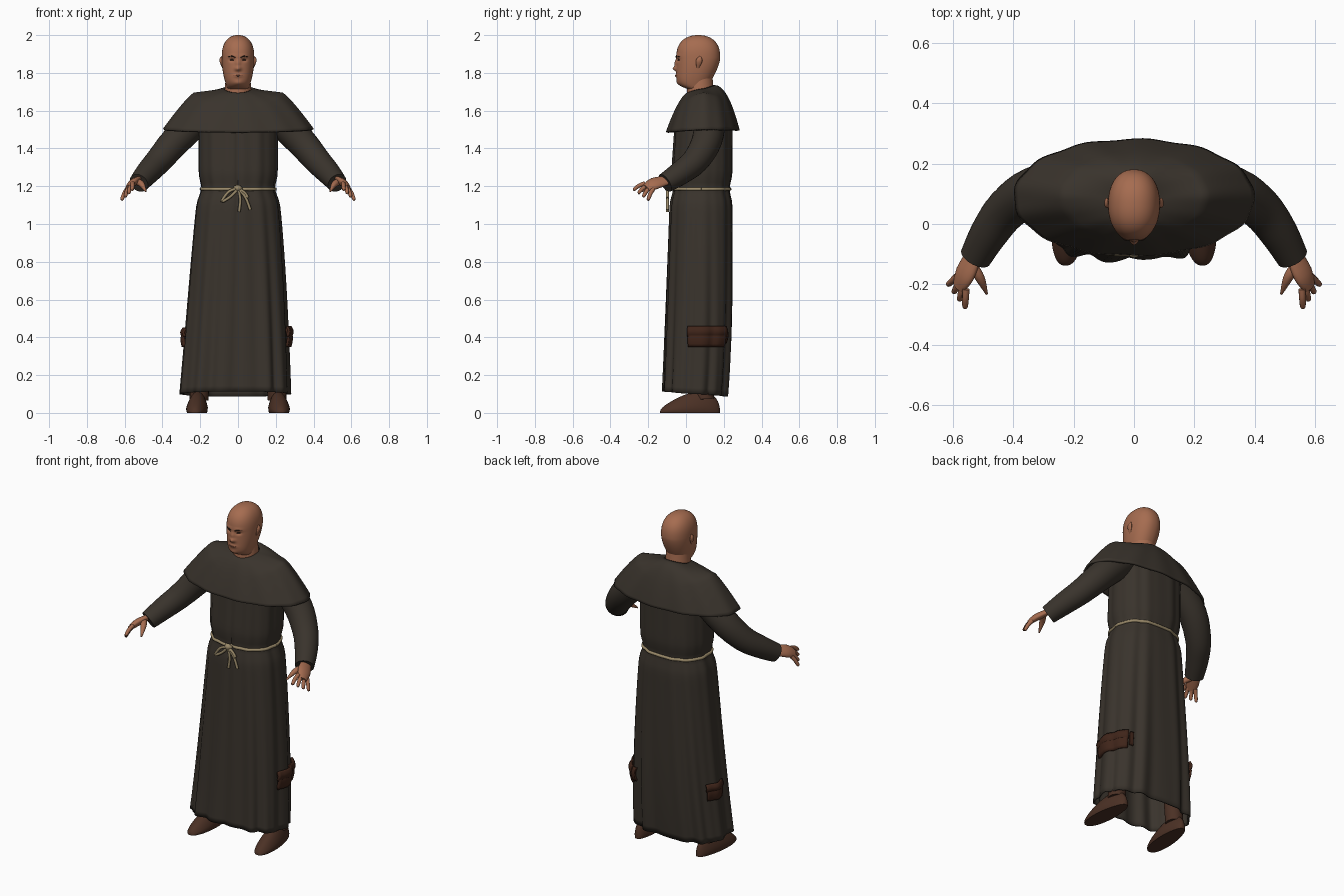
import bpy, bmesh, math
from math import sin, cos, pi, exp
from mathutils import Vector

cube = bpy.data.objects.get("Cube")
if cube:
    bpy.data.objects.remove(cube)


def material(name, *color):
    mat = bpy.data.materials.new(name)
    mat.use_nodes = True
    mat.diffuse_color = (*color, 1)
    shader = mat.node_tree.nodes["Principled BSDF"]
    shader.inputs["Base Color"].default_value = (*color, 1)
    shader.inputs["Roughness"].default_value = .8
    return mat


CLOTH = material("robe cloth", .041, .033, .025)
SKIN = material("skin", .38, .15, .08)
LIP = material("lips", .24, .085, .05)
HAIR = material("brow hair", .03, .015, .01)
ROPE = material("rope", .32, .25, .14)
SHOE = material("shoe leather", .07, .03, .018)
POUCH = material("pouch leather", .05, .018, .01)


def skin_rows(name, rows, mat, closed=True, caps=False, thickness=0):
    """Skin a list of point rows into one smooth surface."""
    bm = bmesh.new()
    verts = [[bm.verts.new(point) for point in row] for row in rows]
    count = len(rows[0])
    for lower, upper in zip(verts, verts[1:]):
        for i in range(count if closed else count - 1):
            j = (i + 1) % count
            bm.faces.new((lower[i], lower[j], upper[j], upper[i]))
    if caps:
        bm.faces.new(verts[0])
        bm.faces.new(verts[-1])
    bmesh.ops.recalc_face_normals(bm, faces=bm.faces)
    mesh = bpy.data.meshes.new(name)
    bm.to_mesh(mesh)
    bm.free()
    mesh.materials.append(mat)
    part = bpy.data.objects.new(name, mesh)
    bpy.context.collection.objects.link(part)
    if thickness:
        solid = part.modifiers.new("thickness", "SOLIDIFY")
        solid.thickness, solid.offset = thickness, 0
    bpy.ops.object.select_all(action="DESELECT")
    bpy.context.view_layer.objects.active = part
    part.select_set(True)
    bpy.ops.object.shade_smooth_by_angle(angle=math.radians(55))


def spline(points, steps):
    """Smooth path through the points, radius included."""
    path = []
    points = [Vector(point) for point in points]
    for i in range(len(points) - 1):
        start, end = points[i], points[i + 1]
        before, after = points[max(i - 1, 0)], points[min(i + 2, len(points) - 1)]
        enter, leave = (end - before) / 2, (after - start) / 2
        for step in range(steps):
            t = step / steps
            ease = t * t * (3 - 2 * t)
            path.append(start.lerp(end, ease) + enter * t * (1 - t) ** 2 - leave * t * t * (1 - t))
    return path + [points[-1]]


def circle(count):
    return [2 * pi * i / count for i in range(count)]


def tube(name, points, mat, side=(1, .3, .2), flat=1, sides=14, steps=4):
    """Sweep a circle along points given as (x, y, z, radius)."""
    path, rows = spline(points, steps), []
    for i, point in enumerate(path):
        ahead = path[min(i + 1, len(path) - 1)] - path[max(i - 1, 0)]
        ahead = ahead.xyz.normalized()
        across = Vector(side)
        across = (across - ahead * across.dot(ahead)).normalized()
        up = ahead.cross(across) * flat
        rows.append([point.xyz + point.w * (across * cos(a) + up * sin(a)) for a in circle(sides)])
    skin_rows(name, rows, mat, caps=True)


def oval(angle, power):
    c, s = cos(angle), sin(angle)
    return math.copysign(abs(c) ** (2 / power), c), math.copysign(abs(s) ** (2 / power), s)


def oval_point(angle, power, half_width, front, back, z):
    x, y = oval(angle, power)
    return Vector((half_width * x, (front + back) / 2 + (back - front) / 2 * y, z))


# Robe: flares below the waist, with folds that deepen towards the hem
WAIST, HEM = 1.185, .1


def robe_point(angle, z, out=0):
    flare = max(0, 1 - z / WAIST)
    pinch = .016 * exp(-((z - WAIST) / .05) ** 2)
    fold = (.01 + .03 * flare) * (sin(11 * angle + .8) + .6 * sin(17 * angle + z))
    fold -= .05 * exp(-((angle - 1.5 * pi) / .035) ** 2)  # front seam
    grow = out - pinch + .2 * fold
    half_width = .204 + .085 * flare ** .75 + grow
    front = -.08 - .04 * flare + .07 * max(0, z - WAIST) - grow
    back = .243 - .04 * flare ** 4 + grow
    sag = -.02 * sin(angle) * max(0, 1 - z / .3)
    point = oval_point(angle, 2.4 + .4 * flare, half_width, front, back, z + sag)
    point.x -= .02 * flare ** 2
    return point


heights = [HEM + (1.54 - HEM) * i / 45 for i in range(46)]
skin_rows("robe", [[robe_point(a, z) for a in circle(160)] for z in heights], CLOTH, thickness=.008)


# Shoulder cape: flat over the shoulders, then falling to a wide hem
def cape_point(angle, u):
    s = sin(angle)
    side_z = 1.71 - .04 * u - .17 * max(0, 2 * u - 1) ** 1.2
    end_z = 1.69 - .205 * u ** 1.5 if s < 0 else 1.73 - .235 * u ** 1.4
    z = side_z + (end_z - side_z) * abs(s) ** 1.3
    ripple = .003 * u * sin(13 * angle + 1)
    return oval_point(angle, 2.1, .072 + .322 * u + ripple, .01 - .11 * u - ripple, .148 + .128 * u ** .65 + ripple, z)


skin_rows("shoulder_cape", [[cape_point(a, i / 24) for a in circle(96)] for i in range(25)], CLOTH, thickness=.012)

# Head: domed crown over a tapering jaw, with bumps for the features
CROWN, CHIN = 1.88, 1.715
BUMPS = [  # x, z, spread in x, spread in z, depth
    (0, 1.822, .016, .012, .018), (0, 1.85, .012, .02, .01),
    (.03, 1.887, .025, .007, .006), (.032, 1.868, .014, .009, -.009),
    (0, 1.785, .022, .009, .006), (0, 1.745, .022, .013, .006)]


def bump(x, z):
    return sum(depth * exp(-((abs(x) - bx) / sx) ** 2 - ((z - bz) / sz) ** 2) for bx, bz, sx, sz, depth in BUMPS)


def head_size(z):
    dome = max(0, 1 - max(0, (z - CROWN) / .12) ** 2.5) ** .45
    jaw = max(0, (CROWN - z) / (CROWN - CHIN))
    half_width = .086 * dome - .03 * jaw ** 2
    return half_width, .065 - .116 * dome + .06 * jaw ** 9, .065 + .116 * dome - .075 * jaw ** 1.5


def head_point(angle, z):
    point = oval_point(angle, 2.2, *head_size(z), z)
    if sin(angle) < 0:
        point.y -= bump(point.x, z)
    return point


def face(x, z, radius):
    """A path point lying on the front of the face."""
    half_width, front, back = head_size(z)
    reach = (1 - (abs(x) / half_width) ** 2.2) ** (1 / 2.2)
    return x, (front + back) / 2 - (back - front) / 2 * reach - bump(x, z), z, radius


heights = [CHIN + (CROWN - CHIN) * i / 40 for i in range(40)]
heights += [CROWN + .1199 * sin(pi / 2 * i / 20) for i in range(21)]
skin_rows("head", [[head_point(a, z) for a in circle(96)] for z in heights], SKIN, caps=True)
tube("neck", [(0, .08, 1.66, .075), (0, .076, 1.72, .07), (0, .075, 1.82, .062)], SKIN, sides=32)
tube("mouth", [face(x, 1.785, r) for x, r in ((-.025, .001), (0, .003), (.025, .001))], LIP, (0, 0, 1))

# Belt rope with knot, bow loops and hanging ends
belt = [(*robe_point(a, WAIST, .006), .009) for a in circle(48)]
tube("belt_rope", belt + belt[:1], ROPE, (0, 0, 1), sides=8, steps=2)
tube("rope_knot", [(-.02, -.085, 1.195, .008), (0, -.095, 1.19, .018), (.02, -.085, 1.185, .008)], ROPE, (0, 0, 1))
STRANDS = {"rope_loop": [(-.05, 1.17), (-.085, 1.12), (-.04, 1.145), (0, 1.185)],
           "rope_small_loop": [(.035, 1.165), (.05, 1.14), (0, 1.185)],
           "rope_end_short": [(.04, 1.14), (.065, 1.075)],
           "rope_end_long": [(.012, 1.13), (.005, 1.065)]}
for name, strand in STRANDS.items():
    tube(name, [(x, -.098, z, .008) for x, z in [(0, 1.19)] + strand], ROPE, (0, 1, 0), sides=8)


def robe_patch(name, start, end, bottom, top, out):
    """A slightly puffed leather piece that follows the robe."""
    rows = []
    for i in range(7):
        t = i / 6
        angles = [start + (end - start) * j / 12 for j in range(13)]
        rows.append([robe_point(a, bottom + (top - bottom) * t, out + .01 * sin(pi * t)) for a in angles])
    skin_rows(name, rows, POUCH, closed=False, thickness=.013)


# Pouches on both hips, the left one larger with a strap
robe_patch("left_pouch", -.2, .75, .35, .45, .008)
robe_patch("left_pouch_flap", -.22, .77, .405, .457, .014)
robe_patch("left_pouch_strap", .79, .89, .37, .45, .01)
robe_patch("right_pouch", pi - .5, pi, .35, .44, .007)
robe_patch("right_pouch_flap", pi - .52, pi + .02, .405, .447, .012)

for sign, tag in ((1, "left"), (-1, "right")):
    def limb(name, points, mat=SKIN, **options):
        tube(f"{tag}_{name}", [(sign * x, y, z, r) for x, y, z, r in points], mat, **options)

    # Face details
    limb("brow", [face(.013, 1.88, .002), face(.03, 1.888, .003), face(.053, 1.886, .001)], HAIR, side=(0, 0, 1))
    limb("eye", [face(.02, 1.867, .001), face(.031, 1.869, .004), face(.043, 1.868, .001)], HAIR, side=(0, 0, 1))
    limb("ear", [(.08, .062, 1.825, .006), (.09, .07, 1.865, .017), (.086, .076, 1.888, .004)], side=(0, 1, 0), flat=.5)

    # Sleeve and palm
    limb("sleeve", [(.2, .13, 1.57, .085), (.33, .11, 1.44, .08), (.42, .05, 1.335, .071),
                    (.48, -.03, 1.27, .063), (.525, -.11, 1.217, .053)], CLOTH, sides=28)
    spread = Vector((.5, .7, -.5))
    limb("palm", [(.525, -.09, 1.235, .03), (.56, -.165, 1.215, .04), (.582, -.21, 1.19, .026)],
         side=(sign * spread.x, spread.y, spread.z), flat=.5, sides=20)

    # Fingers fan out from the knuckles
    for i, finger in enumerate(("index", "middle", "ring", "little")):
        knuckle = Vector((.572, -.195, 1.2)) + spread * (.02 * i - .03)
        tip = Vector((.56, -.28, 1.18)) + Vector((.019, .026, -.018)) * i
        middle = knuckle.lerp(tip, .5) + Vector((0, 0, .006))
        limb(finger + "_finger", [(*knuckle, .012), (*middle, .011), (*knuckle.lerp(tip, .92), .009), (*tip, .003)], sides=10)
    limb("thumb", [(.535, -.14, 1.225, .018), (.51, -.18, 1.21, .016), (.488, -.232, 1.172, .004)], sides=12)

    # Shoe: flat-soled sections from heel to toe, then the ankle
    rows = []
    for i in range(1, 32):
        t = (1 - cos(pi * i / 32)) / 2
        rounding = sin(pi * t) ** .4
        height = (.15 - .09 * t) * rounding
        row = []
        for a in circle(28):
            x = (.05 + .012 * t) * rounding * oval(a, 2.4)[0] * (1 - .25 * max(sin(a), 0))
            row.append((sign * (.205 + .022 * t + x), .18 - .318 * t, height * (max(sin(a), -.35) + .35) / 1.35))
        rows.append(row)
    skin_rows(tag + "_shoe", rows, SHOE, caps=True)
    limb("ankle", [(.207, .1, .07, .05), (.19, .09, .35, .05)], SHOE, sides=20)
